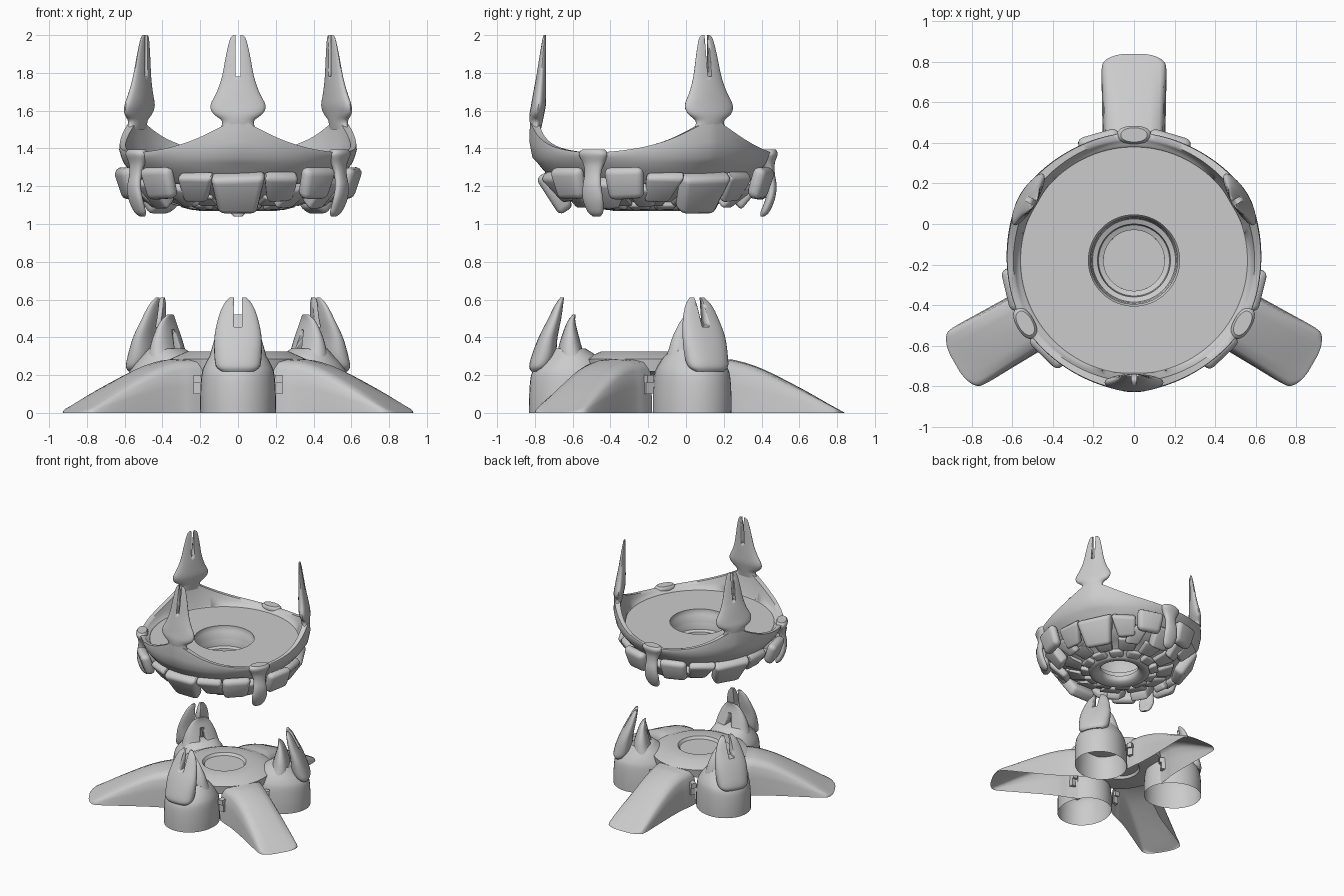
import bpy, bmesh, random
from math import sin, cos, pi, radians, exp, copysign
from mathutils import Matrix, Vector

if "Cube" in bpy.data.objects:
    bpy.data.objects.remove(bpy.data.objects["Cube"])

random.seed(4)
CY = -0.18                       # centre of the three-fold symmetry
SPIRES = (270, 30, 150)          # pylons and spires
LEGS = (90, 210, 330)            # legs and hanging claws


def mesh_from(name, bm, angle=40):
    bmesh.ops.recalc_face_normals(bm, faces=bm.faces)
    me = bpy.data.meshes.new(name)
    bm.to_mesh(me)
    bm.free()
    me.shade_smooth()
    me.set_sharp_from_angle(angle=radians(angle))
    return me


def place(name, me, angles, cutter=None):
    """One rotated copy of a radial part per angle, with an optional slot cut."""
    for i, a in enumerate(angles):
        ob = bpy.data.objects.new(f"{name}_{i + 1}", me)
        ob.location = (0, CY, 0)
        ob.rotation_euler.z = radians(a)
        bpy.context.collection.objects.link(ob)
        if cutter:
            cut = bpy.data.objects.new(f"{name}_cutter_{i + 1}", cutter)
            cut.location, cut.rotation_euler = ob.location, ob.rotation_euler
            cut.hide_render = True
            cut.display_type = 'WIRE'
            bpy.context.collection.objects.link(cut)
            mod = ob.modifiers.new("slot", 'BOOLEAN')
            mod.operation, mod.solver, mod.object = 'DIFFERENCE', 'EXACT', cut


def skin(rings, wrap_ring=True, wrap_rows=False, bottom=False, top=False):
    """Quads between successive rings of points."""
    bm = bmesh.new()
    rows = [[bm.verts.new(p) for p in r] for r in rings]
    n, m = len(rows[0]), len(rows)
    for i in range(m if wrap_rows else m - 1):
        a, b = rows[i], rows[(i + 1) % m]
        for j in range(n if wrap_ring else n - 1):
            k = (j + 1) % n
            bm.faces.new((a[j], a[k], b[k], b[j]))
    if bottom:
        bm.faces.new(rows[0])
    if top:
        bm.faces.new(rows[-1])
    return bm


def resample(rows, steps=4):
    """Catmull-Rom smoothing of a short table of sections."""
    out = []
    for i in range(len(rows) - 1):
        p = [rows[max(0, min(len(rows) - 1, i + k))] for k in (-1, 0, 1, 2)]
        for s in range(steps):
            t = s / steps
            out.append([0.5 * (2 * b + (c - a) * t + (2 * a - 5 * b + 4 * c - d) * t * t
                               + (3 * b - a - 3 * c + d) * t ** 3) for a, b, c, d in zip(*p)])
    return out + [list(rows[-1])]


def loft(name, sections, power=2.0, n=28, bottom=True):
    """Upright solid from rows of (z, half width, inner radius, outer radius)."""
    def sup(v):
        return copysign(abs(v) ** (2 / power), v)
    rings = []
    for z, hw, ri, ro in resample(sections):
        rings.append([((ri + ro) / 2 + (ro - ri) / 2 * sup(cos(2 * pi * j / n)),
                       hw * sup(sin(2 * pi * j / n)), z) for j in range(n)])
    return mesh_from(name, skin(rings, bottom=bottom, top=True))


def prism(name, r0, r1, outline):
    """Outline of (t, z) points extruded along the radius."""
    return mesh_from(name, skin([[(r, t, z) for t, z in outline] for r in (r0, r1)],
                                bottom=True, top=True))


def slot(name, hw, r0, r1, z0, z1):
    return prism(name, r0, r1, [(-hw, z0), (hw, z0), (hw, z1), (-hw, z1)])


def lathe(name, profile, n=96):
    rings = [[(r * cos(2 * pi * i / n), r * sin(2 * pi * i / n), z) for r, z in profile]
             for i in range(n)]
    bm = skin(rings, wrap_ring=False, wrap_rows=True)
    bmesh.ops.remove_doubles(bm, verts=bm.verts, dist=1e-5)
    return mesh_from(name, bm, 25)


# ---------- lower stand ----------
place("stand_hub", lathe("stand_hub", [
    (0, .305), (.15, .305), (.165, .325), (.27, .325), (.36, .285), (.35, .22),
    (.25, .2), (.16, .2), (.15, .22), (0, .22)]), (0,))

# legs: open-bottomed sloping shells with rounded ends
leg_rows = resample([(.30, .175, .29), (.38, .17, .285), (.45, .16, .277), (.58, .155, .235),
                     (.78, .158, .135), (.94, .16, .045), (.985, .145, .02), (1.01, .1, .007),
                     (1.02, .05, .0)])
leg_cut = [(-1, 0), (-.97, .5), (-.92, .8), (-.8, .93), (-.5, .98), (0, 1),
           (.5, .98), (.8, .93), (.92, .8), (.97, .5), (1, 0)]
place("leg", mesh_from("leg", skin(
    [[(r, hw * u, max(0, z) * v) for u, v in leg_cut] for r, hw, z in leg_rows],
    wrap_ring=False), 60), LEGS)

# pylons: hollow foot, split outer leaf, notched inner fork, side brackets
place("pylon_foot", loft("pylon_foot", [
    (0, .2, .2, .65), (.1, .2, .2, .65), (.2, .193, .21, .64), (.25, .178, .24, .61),
    (.3, .15, .29, .56), (.34, .12, .35, .52)], 2.05, 36, bottom=False), SPIRES)
place("pylon_leaf", loft("pylon_leaf", [
    (.22, .085, .58, .64), (.245, .115, .54, .65), (.3, .125, .51, .638), (.4, .125, .5, .6),
    (.5, .105, .48, .55), (.57, .078, .47, .515), (.61, .045, .465, .487)], 2.3),
    SPIRES, slot("leaf_slot", .022, .4, .7, .455, .7))
place("pylon_fork", loft("pylon_fork", [
    (.25, .165, .32, .5), (.32, .145, .36, .5), (.4, .12, .385, .48), (.48, .075, .405, .45),
    (.52, .03, .405, .42)], 2.3),
    SPIRES, prism("fork_notch", .25, .44, [(-.065, .2), (.065, .2), (.008, .44), (-.008, .44)]))
for side in (-1, 1):
    bm = bmesh.new()
    for z, h in ((.15, .1), (.18, .04)):
        bmesh.ops.create_cube(bm, size=1, matrix=Matrix.Translation((.32, side * .215, z))
                              @ Matrix.Diagonal((.08 if h < .1 else .05, .04, h, 1)))
    place("bracket_left" if side < 0 else "bracket_right", mesh_from("bracket", bm), SPIRES)

# ---------- floating crown ----------
# bowl, deck, stepped bore and wavy rim in one swept loop
rings = []
N = 180
for i in range(N):
    a = 360 * i / N
    off = min(abs((a - s + 180) % 360 - 180) for s in SPIRES)
    rise = exp(-(off / 24) ** 1.3)
    flat = .008 * sin(radians(off * 3))          # slightly flattened between corners
    zt = 1.37 + .185 * rise
    ri = .595 - .005 * rise - flat
    prof = [(.225, 1.35), (.56, 1.35), (.565, 1.358), (.575 - .02 * rise, 1.36), (ri, (zt + 1.37) / 2),
            (ri + .01, zt), (.63 + .015 * rise - flat, zt),
            (.632 + .018 * rise - flat, 1.375 + .35 * (zt - 1.37)),
            (.623 + .01 * rise - flat, 1.352), (.605, 1.322), (.575, 1.285), (.5, 1.2), (.4, 1.14),
            (.25, 1.105), (.235, 1.075), (.205, 1.07), (.165, 1.085), (.15, 1.1), (.15, 1.13),
            (.175, 1.14), (.18, 1.18), (.205, 1.19), (.21, 1.24), (.215, 1.25), (.215, 1.3), (.225, 1.31)]
    rings.append([(r * cos(radians(a)), r * sin(radians(a)), z) for r, z in prof])
place("crown_bowl", mesh_from("crown_bowl", skin(rings, wrap_rows=True), 55), (0,))

# spires: split blades with a bulb at the root
place("spire", loft("spire", [
    (1.5, .095, .588, .64), (1.545, .085, .578, .648), (1.585, .132, .57, .648),
    (1.63, .145, .562, .64), (1.7, .112, .56, .628), (1.78, .085, .56, .613),
    (1.9, .062, .56, .594), (1.98, .042, .56, .58), (2.0, .024, .561, .575)]),
    SPIRES, slot("spire_slot", .012, .5, .7, 1.78, 2.1))

# hanging claws on the rim
place("claw", loft("claw", [
    (1.04, .022, .575, .595), (1.065, .045, .575, .622), (1.13, .06, .6, .65),
    (1.2, .054, .61, .66), (1.27, .048, .6, .65), (1.32, .062, .585, .65),
    (1.37, .085, .575, .665), (1.395, .065, .585, .655)], 2.2), LEGS)


# rocks and plates under the rim
def rock(name, angles, r, z, w_top, w_bot, h, thick, tilt, bevel, skew=0):
    bm = bmesh.new()
    bmesh.ops.create_cube(bm, size=1)
    for v in bm.verts:
        w = w_top if v.co.z > 0 else w_bot
        v.co = Vector((v.co.x * thick, v.co.y * 2 * w + skew * v.co.z, v.co.z * h))
        v.co.y += random.uniform(-.008, .008)
        v.co.z += random.uniform(-.01, .01)
    bmesh.ops.bevel(bm, geom=bm.edges[:], offset=bevel, segments=3, profile=.5,
                    affect='EDGES', clamp_overlap=True)
    bm.transform(Matrix.Translation((r, 0, z)) @ Matrix.Rotation(radians(tilt), 4, 'Y'))
    place(name, mesh_from(name, bm, 35), angles)


rock("front_rock", SPIRES, .515, 1.167, .145, .105, .22, .09, 33, .03)
rock("claw_back_rock", LEGS, .5, 1.17, .09, .07, .17, .08, 40, .02)
for side in (-1, 1):
    turn = lambda d: [s + side * d for s in SPIRES]
    tag = "left" if side < 0 else "right"
    rock("middle_rock_" + tag, turn(25), .53, 1.195, .1, .065, .17, .06, 38, .022, -side * .04)
    rock("lower_rock_" + tag, turn(36), .485, 1.155, .07, .05, .15, .06, 50, .02, side * .04)
    rock("round_rock_" + tag, turn(43.5), .6, 1.215, .105, .09, .175, .075, 18, .036)
rock("inner_plate", range(0, 360, 30), .36, 1.13, .085, .055, .13, .04, 72, .015)
rock("bore_plate", range(15, 375, 30), .262, 1.1, .06, .05, .07, .04, 75, .012)
